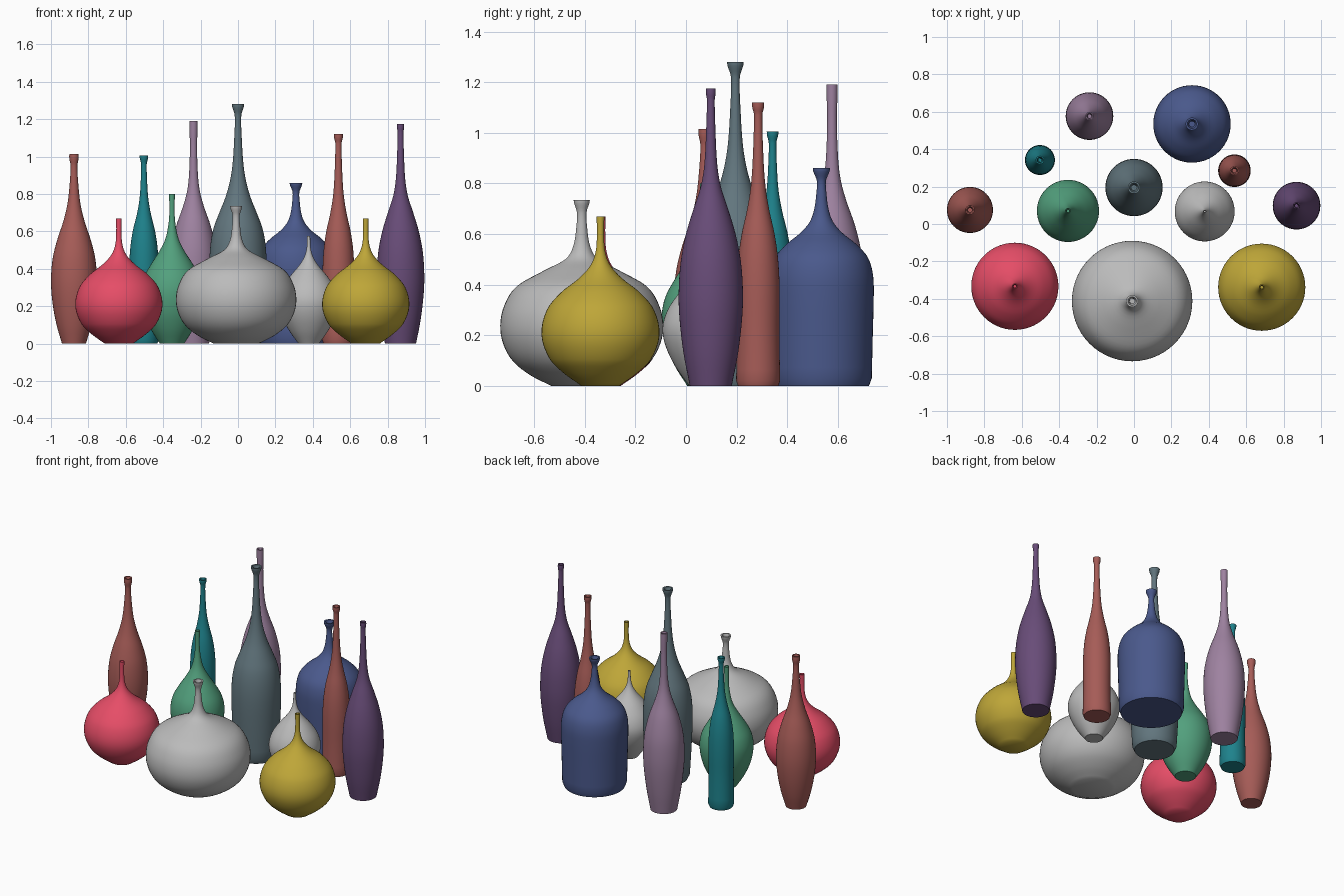
import bpy, bmesh, math

SEG = 56

# Ten flat colours (sRGB 0-255, converted to linear)
COLOURS = {
    "rust": (166, 92, 87), "pink": (230, 77, 103), "teal": (30, 130, 140),
    "green": (82, 160, 125), "mauve": (158, 130, 160), "slate": (98, 118, 126),
    "blue": (74, 89, 140), "grey": (187, 187, 187), "yellow": (190, 166, 56),
    "purple": (104, 76, 120),
}


def linear(c):
    c /= 255
    return c / 12.92 if c < 0.04045 else ((c + 0.055) / 1.055) ** 2.4


MATS = {}
for cname, rgb in COLOURS.items():
    m = bpy.data.materials.new(cname)
    m.diffuse_color = (*[linear(c) for c in rgb], 1)
    MATS[cname] = m


def smooth_profile(pts, steps=4):
    """Spline through (radius, height) points, with height-based tangents."""
    def slope(i):
        a, b = pts[max(i - 1, 0)], pts[min(i + 1, len(pts) - 1)]
        return (b[0] - a[0]) / (b[1] - a[1])
    out = []
    for i in range(len(pts) - 1):
        (r0, z0), (r1, z1) = pts[i], pts[i + 1]
        h = z1 - z0
        m0, m1 = slope(i) * h, slope(i + 1) * h
        for k in range(steps):
            t = k / steps
            r = ((2*t**3 - 3*t**2 + 1) * r0 + (t**3 - 2*t**2 + t) * m0
                 + (-2*t**3 + 3*t**2) * r1 + (t**3 - t**2) * m1)
            out.append((r, z0 + h * t))
    return out + [pts[-1]]


def vase(name, colour, x, y, pts, foot=None):
    """Lathe a vase; foot is an optional chamfered base radius."""
    prof = smooth_profile(pts)
    if foot:
        prof = [(foot, 0)] + prof
    top_r, top_z = pts[-1]
    # hollow mouth going down inside the neck
    prof += [(top_r * 0.72, top_z), (top_r * 0.45, top_z - 0.03),
             (top_r * 0.42, top_z - 0.12)]
    bm = bmesh.new()
    rings = [[bm.verts.new((r * math.cos(2 * math.pi * s / SEG),
                            r * math.sin(2 * math.pi * s / SEG), z))
              for s in range(SEG)] for r, z in prof]
    for a, b in zip(rings, rings[1:]):
        for s in range(SEG):
            n = (s + 1) % SEG
            bm.faces.new((a[s], a[n], b[n], b[s]))
    bm.faces.new(rings[0][::-1])
    bm.faces.new(rings[-1])
    me = bpy.data.meshes.new(name)
    bm.to_mesh(me)
    bm.free()
    me.materials.append(MATS[colour])
    ob = bpy.data.objects.new(name, me)
    bpy.context.collection.objects.link(ob)
    ob.location = (x, y, 0)
    bpy.context.view_layer.objects.active = ob
    ob.select_set(True)
    bpy.ops.object.shade_smooth_by_angle(angle=math.radians(35))
    ob.select_set(False)


# Squat round vases (pink and yellow share one shape)
round_vase = [(.075, 0), (.145, .05), (.2, .105), (.233, .2), (.212, .3), (.155, .37),
              (.085, .425), (.04, .475), (.019, .53), (.014, .6), (.0155, .67)]
vase("pink_round_vase", "pink", -.637, -.333, round_vase)
vase("yellow_round_vase", "yellow", .683, -.338, round_vase)

# Large flattened vase at the front
vase("large_grey_vase", "grey", -.01, -.412,
     [(.12, 0), (.2, .04), (.27, .095), (.31, .165), (.322, .24), (.305, .32),
      (.255, .395), (.15, .455), (.065, .5), (.034, .55), (.022, .62),
      (.019, .685), (.03, .722), (.032, .735)])

# Teardrop vases
vase("green_teardrop_vase", "green", -.353, .07,
     [(.065, 0), (.115, .08), (.152, .17), (.166, .27), (.152, .35), (.115, .42),
      (.07, .49), (.037, .555), (.02, .63), (.014, .7), (.0155, .8)])
vase("small_grey_teardrop_vase", "grey", .378, .067,
     [(.055, 0), (.105, .07), (.145, .15), (.16, .225), (.142, .295), (.1, .36),
      (.05, .42), (.023, .465), (.011, .51), (.008, .575)])

# Tall tapered bottles
vase("rust_tapered_bottle", "rust", -.877, .075,
     [(.064, 0), (.093, .1), (.115, .22), (.123, .34), (.113, .46), (.088, .56),
      (.058, .65), (.036, .74), (.025, .83), (.018, .95), (.025, .99), (.025, 1.015)])
vase("purple_tapered_bottle", "purple", .869, .098,
     [(.083, 0), (.108, .13), (.124, .27), (.127, .37), (.119, .49), (.098, .6),
      (.068, .7), (.039, .79), (.025, .88), (.018, 1.02), (.0155, 1.13),
      (.019, 1.155), (.019, 1.175)])
vase("mauve_tapered_bottle", "mauve", -.238, .577,
     [(.083, 0), (.107, .14), (.124, .29), (.127, .4), (.119, .51), (.092, .63),
      (.057, .73), (.035, .81), (.024, .9), (.019, 1.05), (.021, 1.13), (.022, 1.19)])

# Straight-sided bottles with chamfered feet
vase("slate_bottle", "slate", 0, .195,
     [(.136, .03), (.148, .25), (.153, .42), (.147, .53), (.13, .62), (.1, .7),
      (.068, .78), (.045, .86), (.03, .95), (.021, 1.08), (.0175, 1.22),
      (.031, 1.265), (.033, 1.28)], .122)
vase("blue_wide_bottle", "blue", .31, .535,
     [(.199, .03), (.203, .2), (.207, .38), (.202, .45), (.182, .51), (.138, .56),
      (.082, .605), (.045, .65), (.028, .7), (.02, .76), (.018, .81),
      (.032, .847), (.034, .86)], .188)
vase("teal_slim_bottle", "teal", -.503, .342,
     [(.08, .02), (.077, .22), (.079, .38), (.074, .5), (.06, .6), (.038, .69),
      (.024, .77), (.018, .85), (.015, .96), (.022, .99), (.023, 1.005)], .072)
vase("rust_slim_bottle", "rust", .537, .285,
     [(.087, .02), (.084, .2), (.085, .38), (.079, .5), (.065, .6), (.045, .69),
      (.03, .78), (.022, .88), (.0165, 1.07), (.023, 1.1), (.024, 1.12)], .08)
